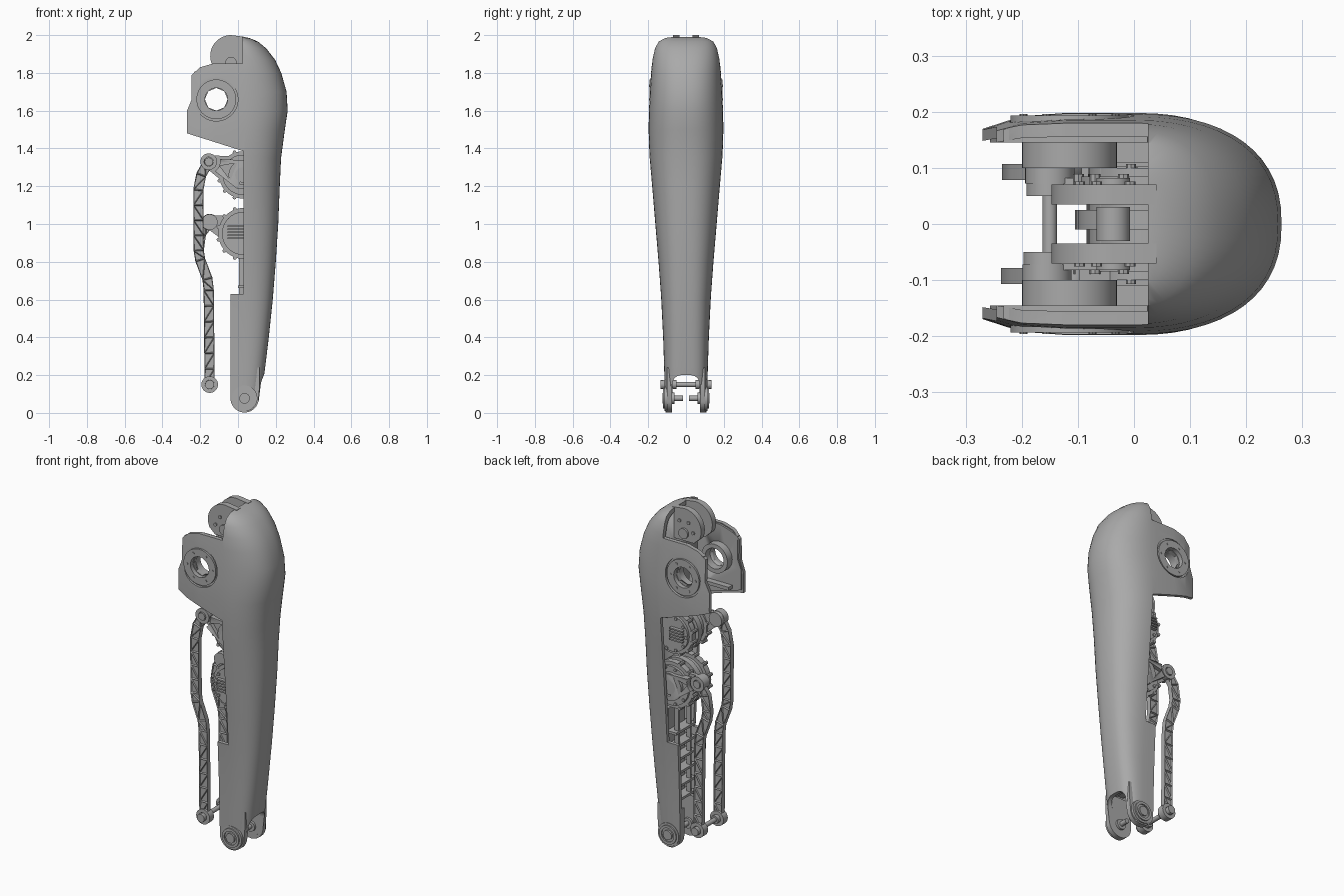
import bpy, bmesh
from math import sin, cos, pi, radians
from mathutils import Vector

cube = bpy.data.objects.get("Cube")
if cube:
    bpy.data.objects.remove(cube)

grey = bpy.data.materials.new("satin grey")
grey.use_nodes = True
grey.diffuse_color = (0.4, 0.4, 0.4, 1)
grey.node_tree.nodes["Principled BSDF"].inputs["Base Color"].default_value = (0.4, 0.4, 0.4, 1)


def smooth(ob):
    bpy.ops.object.select_all(action="DESELECT")
    bpy.context.view_layer.objects.active = ob
    ob.select_set(True)
    bpy.ops.object.shade_smooth_by_angle(angle=radians(30))


def finish(name, bm):
    bmesh.ops.recalc_face_normals(bm, faces=bm.faces)
    mesh = bpy.data.meshes.new(name)
    bm.to_mesh(mesh)
    bm.free()
    mesh.materials.append(grey)
    ob = bpy.data.objects.new(name, mesh)
    bpy.context.collection.objects.link(ob)
    smooth(ob)
    return ob


def arc(x, z, r, start=0, end=360, n=32):
    full = end - start == 360
    steps = [radians(start + (end - start) * i / (n if full else n - 1)) for i in range(n)]
    return [(x + r * cos(t), z + r * sin(t)) for t in steps]


def extrude(name, points, vec):
    bm = bmesh.new()
    face = bm.faces.new([bm.verts.new(p) for p in points])
    out = bmesh.ops.extrude_face_region(bm, geom=[face])["geom"]
    bmesh.ops.translate(bm, vec=vec, verts=[v for v in out if isinstance(v, bmesh.types.BMVert)])
    return finish(name, bm)


def prism(name, outline, y0, y1):
    """Side outline in x and z, extruded across y."""
    return extrude(name, [(x, y0, z) for x, z in outline], (0, y1 - y0, 0))


def disc(name, x, z, r, y0, y1, n=32):
    return prism(name, arc(x, z, r, n=n), y0, y1)


def ring(name, x, z, r, hole, y0, y1, n=32):
    bm = bmesh.new()
    loops = [[bm.verts.new((px, y, pz)) for px, pz in arc(x, z, rad, n=n)]
             for rad, y in ((r, y0), (r, y1), (hole, y1), (hole, y0))]
    for k in range(4):
        a, b = loops[k], loops[(k + 1) % 4]
        for i in range(n):
            j = (i + 1) % n
            bm.faces.new((a[i], a[j], b[j], b[i]))
    return finish(name, bm)


def box(name, lo, hi):
    return prism(name, [(lo[0], lo[2]), (hi[0], lo[2]), (hi[0], hi[2]), (lo[0], hi[2])], lo[1], hi[1])


def cut(ob, tool, operation="DIFFERENCE"):
    mod = ob.modifiers.new("cut", "BOOLEAN")
    mod.operation, mod.solver, mod.object = operation, "EXACT", tool
    old = ob.data
    ob.data = bpy.data.meshes.new_from_object(ob.evaluated_get(bpy.context.evaluated_depsgraph_get()))
    ob.modifiers.clear()
    bpy.data.meshes.remove(old)
    bpy.data.objects.remove(tool)


# Shell: height, depth and half width of each section
rows = [(-.1, .1, .105), (.1, .125, .112), (.25, .145, .116), (.4, .163, .121), (.6, .184, .131),
        (.8, .2, .146), (1, .213, .163), (1.2, .221, .18), (1.35, .228, .193), (1.5, .248, .198),
        (1.6, .263, .196), (1.7, .257, .191), (1.8, .229, .185), (1.87, .196, .178), (1.93, .149, .165),
        (1.965, .107, .147), (1.985, .06, .115), (1.99, .03, .09)]


def loft(name, t, back):
    """Rounded sections, squarer toward the ankle, inset by t."""
    bm = bmesh.new()
    loops = []
    for z, depth, width in rows:
        a, w = max(depth - t, .01), width - t
        e = .6 + .25 * min(1, max(z, 0) / 1.2)
        half = [(a * cos(u) ** e, w * sin(u) ** e) for u in [pi / 2 * i / 14 for i in range(14)]]
        half += [(0, w), (-.12, w), (-.2, w * .97), (-.28, w * .84), (back, w * .8)]
        section = half + [(x, -y) for x, y in reversed(half[1:])]
        loops.append([bm.verts.new((x, y, z * (1 - t / 2))) for x, y in section])
    for a, b in zip(loops, loops[1:]):
        for i in range(len(a)):
            j = (i + 1) % len(a)
            bm.faces.new((a[i], a[j], b[j], b[i]))
    bm.faces.new(loops[0])
    bm.faces.new(loops[-1])
    return finish(name, bm)


hip = (-.115, 1.66)
ear = [(.025, 1.85), (-.13, 1.85), (-.2, 1.83), (-.245, 1.79), (-.245, 1.66), (-.27, 1.6), (-.27, 1.48)]
lobe = arc(.035, .077, .075, 180, 345, 16)
side = [(.4, 2.1), (.025, 2.1)] + ear + [(.03, 1.385), (.03, .63), (-.04, .63)]
side += lobe + [(.145, .2), (.4, .4)]

shell = loft("outer_shell", 0, -.4)
cut(shell, loft("hollow", .022, -.5))
cut(shell, prism("side_trim", side, -.5, .5), "INTERSECT")

# Arch between the two ankle lobes
arch = [(-.073, -.2), (.073, -.2)] + arc(.023, .15, .05, 0, 90, 8) + arc(-.023, .15, .05, 90, 180, 8)
cut(shell, extrude("arch", [(-.3, y, z) for y, z in arch], (.8, 0, 0)))
cut(shell, disc("hip_hole", *hip, .09, -.5, .5))
for s in (-1, 1):
    cut(shell, disc("hip_recess", *hip, .115, s * .182, s * .3))
smooth(shell)

# Wall closing the top of the shell behind the pivot
bulkhead = loft("upper_bulkhead", .02, -.5)
cut(bulkhead, box("bulkhead_trim", (.03, -.5, 1.42), (.045, .5, 2.1)), "INTERSECT")

# Parts mirrored on both sides
for s, label in ((-1, "right"), (1, "left")):
    pad = prism(label + "_ear_pad", [(x * .95, z - .005 if z > 1.8 else z + .015) for x, z in ear] + [(.03, 1.41)],
                s * .145, s * .168)
    cut(pad, disc("pad_hole", *hip, .06, -.5, .5, 8))
    ring(label + "_hip_cover", *hip, .105, .06, s * .16, s * .193, 40)
    ring(label + "_hip_bearing", *hip, .085, .06, s * .1, s * .146)
    for x, z in arc(*hip, .082, n=6):
        disc(label + "_hip_bolt", x, z, .007, s * .19, s * .196, 8)
    box(label + "_ear_rail", (-.2, min(s * .11, s * .15), 1.49), (.03, max(s * .11, s * .15), 1.51))
    # Top pivot plates
    plate = [(.04, 1.81), (.04, 1.99)] + arc(-.037, 1.89, .11, 90, 205, 20) + [(-.1, 1.81)]
    prism(label + "_pivot_plate", plate, s * .035, s * .07)
    disc(label + "_pivot_boss", -.037, 1.855, .03, s * .065, s * .082, 24)
    for x, z in arc(-.037, 1.87, .06, 60, 180, 3):
        disc(label + "_pivot_screw", x, z, .01, s * .068, s * .076, 8)
    # Ankle lobes
    prism(label + "_ankle_lobe", lobe + [(.115, .15), (.115, .24), (-.04, .24)], s * .073, s * .1)
    disc(label + "_ankle_boss", .035, .077, .068, s * .09, s * .115)
    ring(label + "_ankle_ring", .035, .077, .055, .04, s * .11, s * .122)
    disc(label + "_ankle_bolt", .035, .077, .028, s * .11, s * .125, 16)
    disc(label + "_ankle_pin", .035, .077, .014, s * .015, s * .08, 16)
    disc(label + "_ankle_bushing", .035, .077, .03, s * .06, s * .08, 24)

disc("pivot_roller", -.037, 1.9, .03, -.03, .03, 24)


# Drive motors with flanges, bolts and cooling fins
def motor(label, x, z, r, s):
    disc(label + "_motor_core", x, z, r * .85, -.1, .1, 40)
    for y in (-.085, -.01, .05):
        ring(label + "_motor_flange", x, z, r, r * .7, y, y + .035, 40)
    ring(label + "_motor_bearing", x, z, r * .6, r * .4, s * .1, s * .118)
    disc(label + "_motor_hub", x, z, r * .32, s * .1, s * .122, 24)
    for px, pz in arc(x, z, r * 1.02, 110, 250, 6):
        for y in (-.085, .05):
            disc(label + "_flange_bolt", px, pz, .01, y - .004, y + .039, 8)
    for px, pz in arc(x, z, r * .78, n=10):
        disc(label + "_face_bolt", px, pz, .009, -.107, .107, 8)
    for i in range(5):
        h = z - .03 + i * .016
        box(label + "_cooling_fin", (x - .085, -s * .112 - .01, h), (x, -s * .112 + .01, h + .008))


motor("upper", .025, 1.26, .125, -1)
motor("lower", .03, .95, .135, 1)


# Triangular cranks from each motor to its push rod
def crank(label, hub, tip, s):
    h, t = Vector(hub), Vector(tip)
    d = (t - h).normalized()
    n = Vector((-d.y, d.x))
    prism(label + "_crank", [h + n * .1, t + n * .036, t - n * .036, h - n * .1], s * .06, s * .082)
    web = prism(label + "_crank_web", [h + n * .08, t + n * .02, t - n * .02, h - n * .08], s * .08, s * .122)
    cut(web, prism("web_pocket", [h + n * .05 + d * .05, h + d * .13, h - n * .05 + d * .05], s * .1, s * .2))
    cut(web, disc("web_eye", *tip, .06, s * .05, s * .2))
    disc(label + "_crank_eye", *tip, .042, s * .05, s * .082)


# Push rods with triangular truss pockets
def rod(label, path, s):
    pts = []
    for a, b in zip(path, path[1:]):
        a, b = Vector(a), Vector(b)
        count = max(1, round((b - a).length / .085))
        pts += [a.lerp(b, i / count) for i in range(count)]
    pts.append(Vector(path[-1]))
    bm = bmesh.new()
    rails = []
    for i, p in enumerate(pts):
        d = (pts[min(i + 1, len(pts) - 1)] - pts[max(i - 1, 0)]).normalized()
        n = Vector((-d.y, d.x)) * .027
        rails.append([bm.verts.new((q.x, y, q.y)) for q, y in
                      ((p + n, s * .078), (p - n, s * .078), (p - n, s * .107), (p + n, s * .107))])
    pockets = []
    for a, b in zip(rails, rails[1:]):
        for k in range(4):
            f = bm.faces.new((a[k], a[(k + 1) % 4], b[(k + 1) % 4], b[k]))
            if k % 2 == 0:
                pockets.append(f)
    bm.faces.new(rails[0])
    bm.faces.new(rails[-1])
    bmesh.ops.recalc_face_normals(bm, faces=bm.faces)
    pockets = bmesh.ops.triangulate(bm, faces=pockets)["faces"]
    bmesh.ops.inset_individual(bm, faces=pockets, thickness=.007, depth=-.008)
    finish(label + "_push_rod", bm)
    for x, z in (path[0], path[-1]):
        ring(label + "_rod_eye", x, z, .044, .024, s * .072, s * .112)
        disc(label + "_rod_bolt", x, z, .022, s * .05, s * .118, 12)


foot = [(-.208, .86), (-.2, .81), (-.162, .71), (-.155, .65), (-.15, .15)]
rod("upper", [(-.155, 1.33), (-.195, 1.26), (-.21, 1.18)] + foot, -1)
rod("lower", [(-.15, 1.01), (-.195, .95)] + foot, 1)
crank("upper", (.025, 1.26), (-.155, 1.33), -1)
crank("lower", (.03, .95), (-.15, 1.01), 1)

# Ankle cross pin joining the push rods
disc("cross_pin", -.15, .15, .013, -.135, .135, 16)
for s in (-1, 1):
    disc("pin_collar", -.15, .15, .024, s * .05, s * .07, 16)
    disc("pin_cap", -.15, .15, .024, s * .118, s * .135, 12)

# Inner tray with ladder ribs below the motors
box("inner_tray", (.06, -.075, .24), (.095, .075, .8))
for i in range(6):
    z = .26 + i * .08
    box("tray_rib", (0, -.09, z), (.07, .09, z + .014))
for y in (-.06, .05):
    box("tray_strut", (.005, y, .26), (.03, y + .012, .82))
